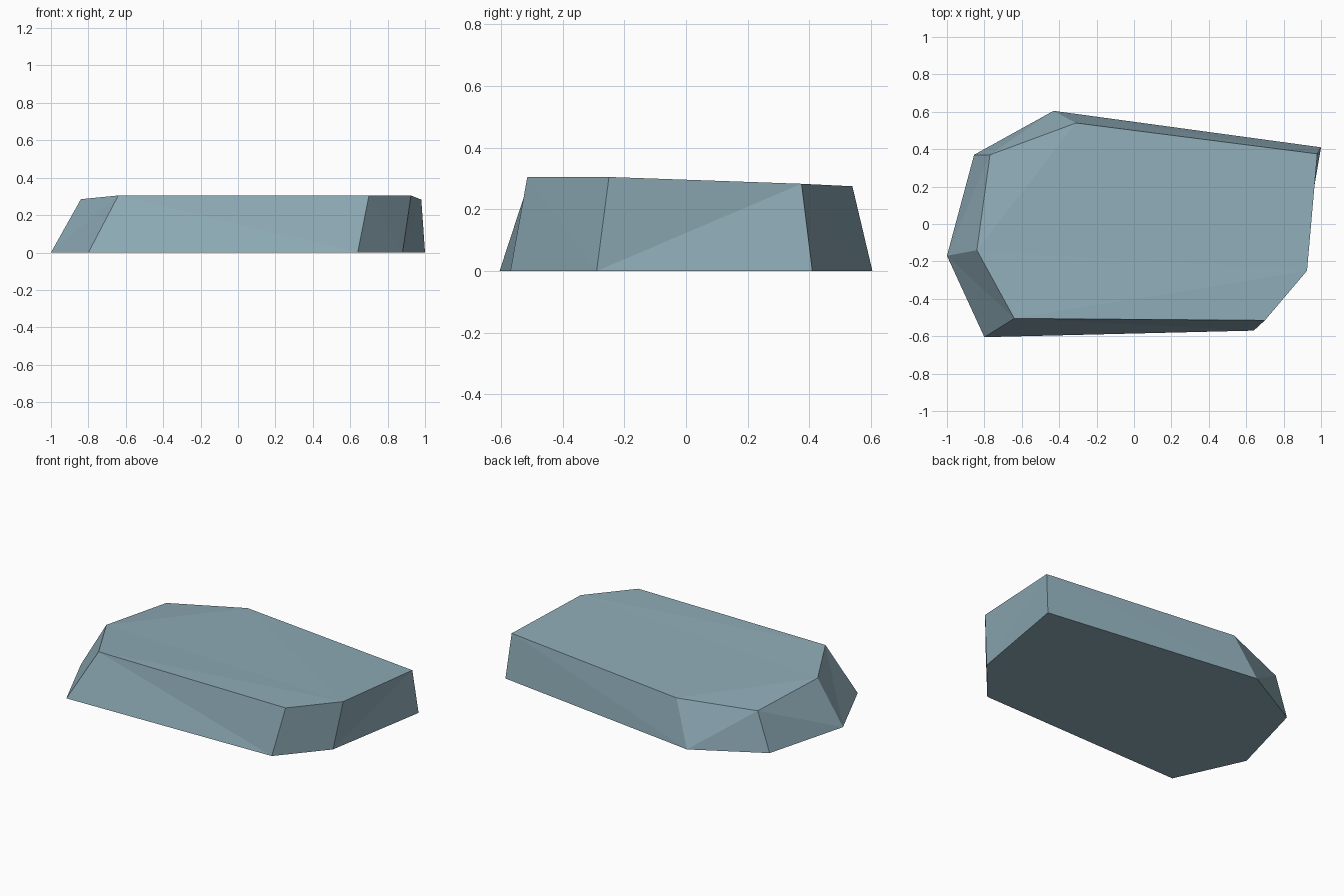
import bpy
import bmesh

cube = bpy.data.objects.get("Cube")
if cube:
    bpy.data.objects.remove(cube, do_unlink=True)

# Blue-grey stone
stone = bpy.data.materials.new("blue grey stone")
stone.use_nodes = True
colour = (0.275, 0.415, 0.48, 1)
stone.diffuse_color = colour
shader = next(n for n in stone.node_tree.nodes if n.type == 'BSDF_PRINCIPLED')
shader.inputs["Base Color"].default_value = colour
shader.inputs["Roughness"].default_value = 0.9

# Ground outline and worn upper rim, counter-clockwise from the front left corner
base = [(0.64, -0.57), (0.88, -0.29), (1.0, 0.41), (-0.43, 0.605),
        (-0.855, 0.37), (-1.0, -0.17), (-0.80, -0.605)]
rim = [(0.70, -0.515, 0.305), (0.925, -0.25, 0.305), (0.98, 0.375, 0.283),
       (-0.31, 0.54, 0.275), (-0.77, 0.37, 0.25), (-0.84, -0.14, 0.285),
       (-0.64, -0.505, 0.305)]

bm = bmesh.new()
low = [bm.verts.new((x, y, 0)) for x, y in base]
top = [bm.verts.new(p) for p in rim]
count = len(low)

# Underside
bm.faces.new(low[::-1])

# Sloping sides, facets zigzagging between base and rim
for i in range(count):
    j = (i + 1) % count
    if i % 2 == 0:
        facets = (low[i], low[j], top[i]), (top[i], low[j], top[j])
    else:
        facets = (low[i], low[j], top[j]), (low[i], top[j], top[i])
    for facet in facets:
        bm.faces.new(facet)

# Slightly creased upper surface
for a, b, c in [(6, 0, 1), (6, 1, 5), (5, 1, 3), (1, 2, 3), (5, 3, 4)]:
    bm.faces.new((top[a], top[b], top[c]))

bmesh.ops.recalc_face_normals(bm, faces=bm.faces)
mesh = bpy.data.meshes.new("flat_rock")
bm.to_mesh(mesh)
bm.free()
mesh.materials.append(stone)
rock = bpy.data.objects.new("flat_rock", mesh)
bpy.context.collection.objects.link(rock)
